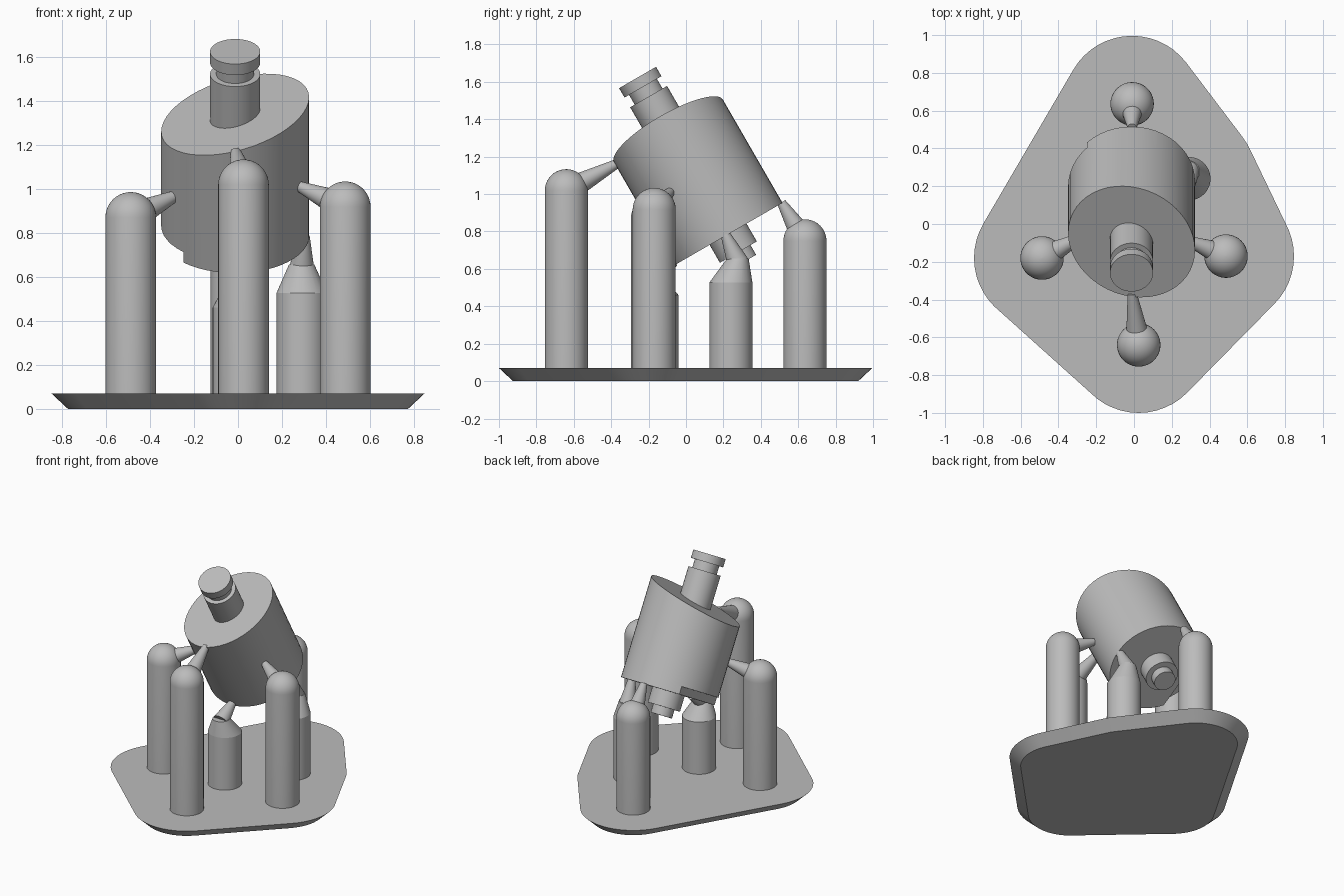
import bpy, bmesh, math
from mathutils import Matrix, Vector

SEG = 48
POST_R = 0.115
BASE_TOP = 0.07

cube = bpy.data.objects.get("Cube")
if cube:
    bpy.data.objects.remove(cube, do_unlink=True)

grey = bpy.data.materials.new("plain grey")
grey.use_nodes = True
grey.diffuse_color = (0.5, 0.5, 0.5, 1)
shader = next(n for n in grey.node_tree.nodes if n.type == 'BSDF_PRINCIPLED')
shader.inputs["Base Color"].default_value = grey.diffuse_color


def finish(name, bm, matrix=Matrix()):
    """Turn a bmesh into an object, smooth with sharp edges kept."""
    bmesh.ops.recalc_face_normals(bm, faces=bm.faces)
    for face in bm.faces:
        face.smooth = True
    for edge in bm.edges:
        edge.smooth = edge.calc_face_angle(0) < math.radians(20)
    mesh = bpy.data.meshes.new(name)
    bm.to_mesh(mesh)
    bm.free()
    mesh.materials.append(grey)
    obj = bpy.data.objects.new(name, mesh)
    obj.matrix_world = matrix
    bpy.context.collection.objects.link(obj)
    return obj


def ring(center, radius):
    x, y, z = center
    angles = [math.tau * i / SEG for i in range(SEG)]
    return [(x + radius * math.cos(a), y + radius * math.sin(a), z) for a in angles]


def lathe(profile):
    """Closed solid of revolution from (radius, height) pairs."""
    bm = bmesh.new()
    rings = [[bm.verts.new(p) for p in ring((0, 0, z), r)] for r, z in profile]
    for low, high in zip(rings, rings[1:]):
        for i in range(SEG):
            j = (i + 1) % SEG
            bm.faces.new((low[i], low[j], high[j], high[i]))
    bm.faces.new(rings[0][::-1])
    bm.faces.new(rings[-1])
    return bm


def hull(points):
    bm = bmesh.new()
    for p in points:
        bm.verts.new(p)
    result = bmesh.ops.convex_hull(bm, input=bm.verts)
    spare = [v for v in bm.verts if not v.link_faces]
    bmesh.ops.delete(bm, geom=spare, context='VERTS')
    bmesh.ops.dissolve_limit(bm, angle_limit=0.01, verts=bm.verts, edges=bm.edges)
    return bm


def arm(name, start, tip, r_start, r_tip):
    """Tapered rod between two points."""
    start, tip = Vector(start), Vector(tip)
    along = tip - start
    turn = along.to_track_quat('Z', 'Y').to_matrix().to_4x4()
    bm = lathe([(r_start, 0), (r_tip, along.length)])
    finish(name, bm, Matrix.Translation(start) @ turn)


# Round-topped posts: foot position, height of dome base, arm tip
dome_posts = {
    "front": ((0.025, -0.64), 1.018, (-0.01, -0.365, 1.165)),
    "right": ((-0.487, -0.18), 0.87, (-0.28, -0.07, 0.97)),
    "left": ((0.487, -0.17), 0.918, (0.28, -0.085, 1.01)),
    "back": ((-0.01, 0.636), 0.75, (-0.01, 0.51, 0.955)),
}
# Cone-topped posts: foot position, shoulder height, knob, arm tip
cone_posts = {
    "inner_front": ((0, -0.155), 0.46, (0, -0.2, 0.57), (0, -0.06, 0.64)),
    "inner_back": ((0.29, 0.24), 0.527, (0.289, 0.277, 0.655), (0.3, 0.21, 0.785)),
}

for side, (foot, height, tip) in dome_posts.items():
    profile = [(POST_R, BASE_TOP - 0.02)]
    for i in range(10):
        a = math.pi / 2 * i / 10
        profile.append((POST_R * math.cos(a), height + POST_R * math.sin(a)))
    profile.append((0.002, height + POST_R))
    finish(side + "_post", lathe(profile), Matrix.Translation((*foot, 0)))
    arm(side + "_arm", (*foot, height), tip, 0.068, 0.024)

for side, (foot, height, knob, tip) in cone_posts.items():
    post = lathe([(POST_R, BASE_TOP - 0.02), (POST_R, height)])
    finish(side + "_post", post, Matrix.Translation((*foot, 0)))
    head = hull(ring((*foot, height), POST_R) + ring(knob, 0.058))
    finish(side + "_post_head", head)
    arm(side + "_arm", Vector(knob) - Vector((0, 0, 0.02)), tip, 0.058, 0.026)

# Base plate wrapped round all the feet, undercut at the rim
feet = [p[0] for p in dome_posts.values()] + [p[0] for p in cone_posts.values()]
outline = []
for foot in feet:
    outline += ring((*foot, BASE_TOP), 0.36) + ring((*foot, 0), 0.285)
finish("base_plate", hull(outline))

# Tilted drum with a slanted top face
DRUM_R, STEP, LENGTH = 0.336, 0.055, 0.638
tilt = Matrix.Translation((-0.013, 0.225, 0.785)) @ Matrix.Rotation(math.radians(30), 4, 'X')
drum = lathe([(DRUM_R, STEP), (DRUM_R, LENGTH)])
for v in drum.verts:
    if v.co.z > STEP + 0.01:
        v.co.z += v.co.x * math.tan(math.radians(15))
finish("drum", drum, tilt)

# End plate of the drum, trimmed flat on one side
plate = lathe([(DRUM_R, 0), (DRUM_R, STEP)])
cut = bmesh.ops.bisect_plane(plate, geom=plate.verts[:] + plate.edges[:] + plate.faces[:],
                             plane_co=(-0.235, 0, 0), plane_no=(-1, 0, 0), clear_outer=True)
bmesh.ops.holes_fill(plate, edges=[e for e in plate.edges if e.is_boundary])
finish("drum_end_plate", plate, tilt)

# Shaft through the drum, with a grooved upper end and stepped lower end
shaft = [(0.075, -0.17), (0.075, -0.11), (0.114, -0.11), (0.114, 0.85),
         (0.086, 0.85), (0.086, 0.91), (0.114, 0.91), (0.114, 0.968)]
finish("shaft", lathe(shaft), tilt)
